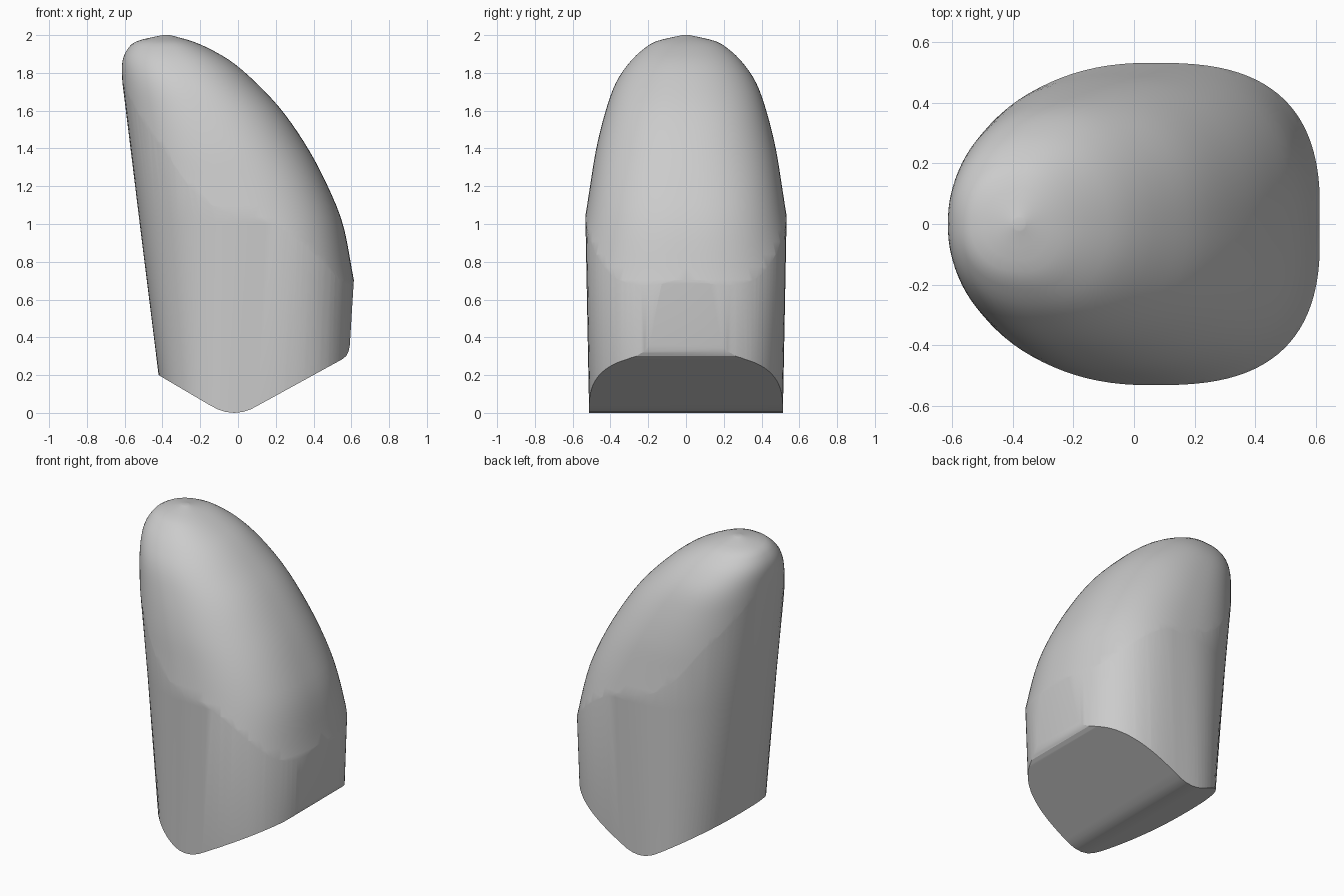
import bpy, bmesh, math

if "Cube" in bpy.data.objects:
    bpy.data.objects.remove(bpy.data.objects["Cube"])

grey = bpy.data.materials.new("plain grey")
grey.use_nodes = True
grey.diffuse_color = (0.6, 0.6, 0.6, 1)
grey.node_tree.nodes["Principled BSDF"].inputs["Base Color"].default_value = (0.6, 0.6, 0.6, 1)
SIDES = 96


def make_object(name, bm):
    bmesh.ops.recalc_face_normals(bm, faces=bm.faces)
    mesh = bpy.data.meshes.new(name)
    bm.to_mesh(mesh)
    bm.free()
    mesh.materials.append(grey)
    ob = bpy.data.objects.new(name, mesh)
    bpy.context.collection.objects.link(ob)
    return ob


def sample(table, z):
    """Smooth interpolation through rows that start with a height."""
    i = max(k for k in range(len(table) - 1) if table[k][0] <= z or k == 0)
    p, q = table[i], table[i + 1]
    before, after = table[max(i - 1, 0)], table[min(i + 2, len(table) - 1)]
    h = q[0] - p[0]
    t = (z - p[0]) / h
    row = []
    for c in range(1, len(p)):
        m0 = (q[c] - before[c]) / (q[0] - before[0]) * h
        m1 = (after[c] - p[c]) / (after[0] - p[0]) * h
        row.append((2*t**3 - 3*t*t + 1) * p[c] + (t**3 - 2*t*t + t) * m0
                   + (3*t*t - 2*t**3) * q[c] + (t**3 - t*t) * m1)
    return row


def ring(bm, z, left, right, centre, half, n_left, n_right):
    """Rounded-box outline with its own fullness on each end."""
    verts = []
    for k in range(SIDES):
        a = 2 * math.pi * k / SIDES
        c, s = math.cos(a), math.sin(a)
        n = n_right if c > 0 else n_left
        reach = right - centre if c > 0 else centre - left
        x = centre + math.copysign(abs(c) ** (2 / n), c) * reach
        y = math.copysign(abs(s) ** (2 / n), s) * half
        verts.append(bm.verts.new((x, y, z)))
    return verts


def loft(name, rows):
    bm = bmesh.new()
    rings = [ring(bm, *row) for row in rows]
    for low, high in zip(rings, rings[1:]):
        for k in range(SIDES):
            j = (k + 1) % SIDES
            bm.faces.new((low[k], low[j], high[j], high[k]))
    bm.faces.new(rings[0][::-1])
    bm.faces.new(rings[-1])
    return make_object(name, bm)


# Domed upper surface: height, left, right, centre, half width, end fullness
dome = [
    (-0.1, -0.9, 0.76, 0.08, 0.70, 2.3, 2.4),
    (0.4, -0.75, 0.68, 0.08, 0.65, 2.3, 2.4),
    (0.7, -0.66, 0.614, 0.07, 0.60, 2.3, 2.4),
    (1.0, -0.60, 0.555, 0.04, 0.54, 2.3, 2.4),
    (1.2, -0.58, 0.475, -0.02, 0.508, 2.3, 2.4),
    (1.4, -0.58, 0.37, -0.10, 0.475, 2.3, 2.3),
    (1.6, -0.60, 0.233, -0.20, 0.425, 2.2, 2.3),
    (1.75, -0.612, 0.093, -0.27, 0.37, 2.2, 2.2),
    (1.86, -0.612, -0.035, -0.32, 0.295, 2.2, 2.2),
    (1.93, -0.582, -0.155, -0.35, 0.22, 2.2, 2.2),
    (1.97, -0.53, -0.25, -0.37, 0.15, 2.2, 2.2),
    (2.0, -0.40, -0.36, -0.38, 0.02, 2.0, 2.0),
]
STEPS = 44
heights = [-0.1 + 2.1 * math.sin(math.pi / 2 * i / STEPS) for i in range(STEPS + 1)]
body = loft("rounded_body", [(z, *sample(dome, z)) for z in heights])

# Leaning lower walls
walls = loft("wall_cutter", [
    (-0.1, -0.383, 0.585, 0.0, 0.511, 2.5, 3.0),
    (1.0, -0.52, 0.628, 0.06, 0.532, 2.3, 2.8),
    (2.1, -0.655, 0.66, 0.08, 0.55, 2.2, 2.8),
])

# Rounded keel underneath
outline = [(-0.9, 0.48), (-0.42, 0.2), (-0.16, 0.047), (-0.11, 0.02), (-0.065, 0.005),
           (-0.02, 0), (0.025, 0.005), (0.07, 0.02), (0.12, 0.047), (0.55, 0.283),
           (0.572, 0.3), (0.585, 0.325), (0.592, 0.36), (0.613, 0.7), (0.7, 2.2), (-0.9, 2.2)]
bm = bmesh.new()
face = bm.faces.new([bm.verts.new((x, -1, z)) for x, z in outline])
side = bmesh.ops.extrude_face_region(bm, geom=[face])["geom"]
bmesh.ops.translate(bm, vec=(0, 2, 0), verts=[v for v in side if isinstance(v, bmesh.types.BMVert)])
keel = make_object("keel_cutter", bm)

bpy.context.view_layer.objects.active = body
for cutter in (walls, keel):
    mod = body.modifiers.new(cutter.name, "BOOLEAN")
    mod.operation, mod.solver, mod.object = "INTERSECT", "EXACT", cutter
    bpy.ops.object.modifier_apply(modifier=mod.name)
    bpy.data.objects.remove(cutter)

bpy.ops.object.select_all(action="DESELECT")
body.select_set(True)
bpy.ops.object.shade_smooth_by_angle(angle=math.radians(22))
